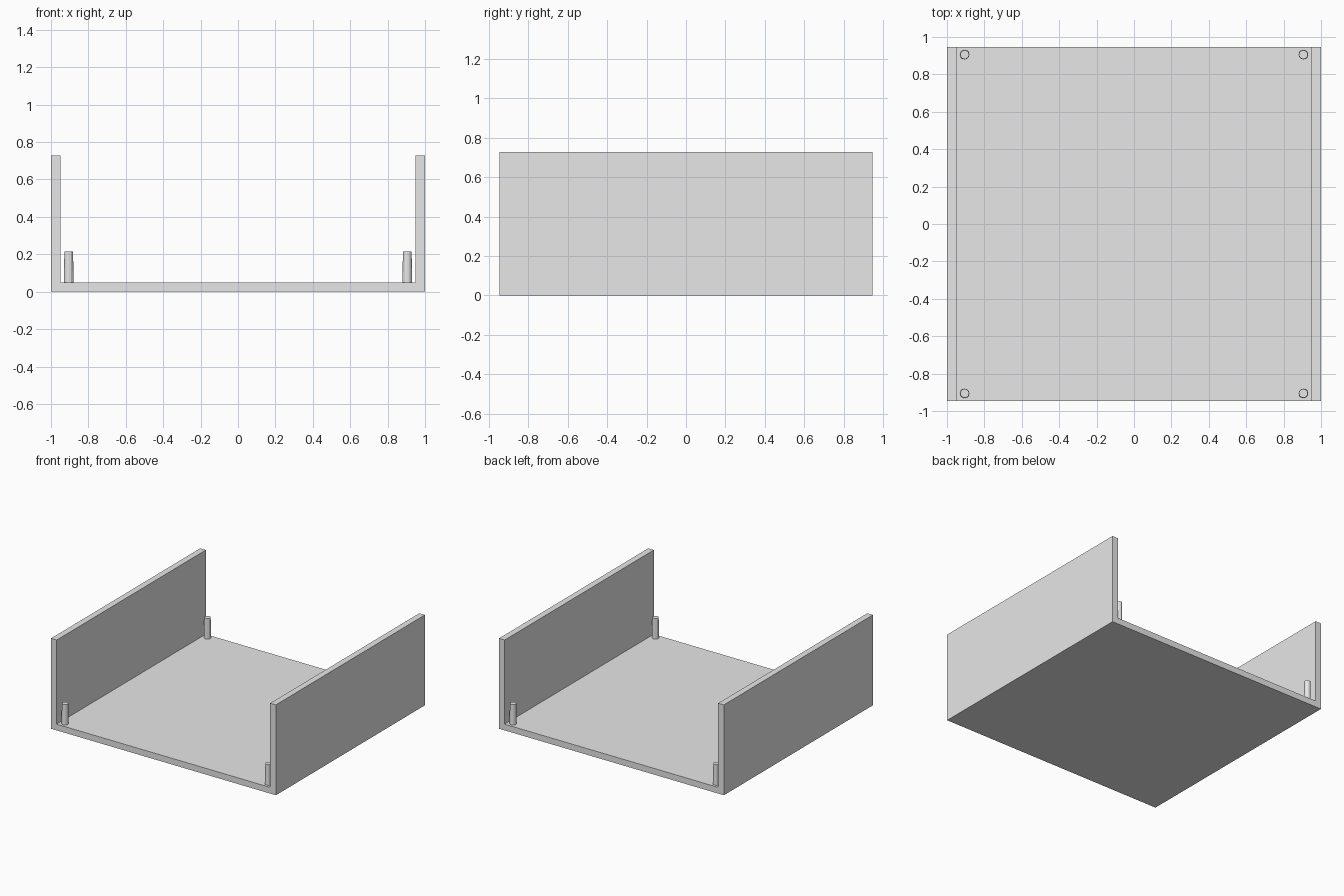
import bpy
import bmesh

if "Cube" in bpy.data.objects:
    bpy.data.objects.remove(bpy.data.objects["Cube"], do_unlink=True)

HALF_WIDTH, HALF_DEPTH, HEIGHT, WALL = 1.0, 0.947, 0.727, 0.05
PIN_OFFSET, PIN_TOP = 0.905, 0.215

grey = bpy.data.materials.new("plain grey")
grey.use_nodes = True
colour = (0.8, 0.8, 0.8, 1.0)
grey.diffuse_color = colour
grey.node_tree.nodes["Principled BSDF"].inputs["Base Color"].default_value = colour


def finish(name, bm):
    bmesh.ops.recalc_face_normals(bm, faces=bm.faces)
    mesh = bpy.data.meshes.new(name)
    bm.to_mesh(mesh)
    bm.free()
    mesh.materials.append(grey)
    obj = bpy.data.objects.new(name, mesh)
    bpy.context.collection.objects.link(obj)
    return obj


# U-shaped tray: floor and two side walls extruded from front to back
inner = HALF_WIDTH - WALL
half = [(HALF_WIDTH, 0), (HALF_WIDTH, HEIGHT), (inner, HEIGHT), (inner, WALL)]
profile = half + [(-x, z) for x, z in reversed(half)]
bm = bmesh.new()
face = bm.faces.new([bm.verts.new((x, -HALF_DEPTH, z)) for x, z in profile])
result = bmesh.ops.extrude_face_region(bm, geom=[face])
back = [v for v in result["geom"] if isinstance(v, bmesh.types.BMVert)]
bmesh.ops.translate(bm, verts=back, vec=(0, 2 * HALF_DEPTH, 0))
finish("tray", bm)

# Four slightly tapered corner pins standing on the floor
for side, sx in (("left", 1), ("right", -1)):
    for end, sy in (("front", -1), ("back", 1)):
        bm = bmesh.new()
        bmesh.ops.create_cone(bm, cap_ends=True, segments=12, radius1=0.0255,
                              radius2=0.0235, depth=PIN_TOP - WALL)
        pin = finish(f"{end}_{side}_pin", bm)
        pin.location = (sx * PIN_OFFSET, sy * PIN_OFFSET, (PIN_TOP + WALL) / 2)
